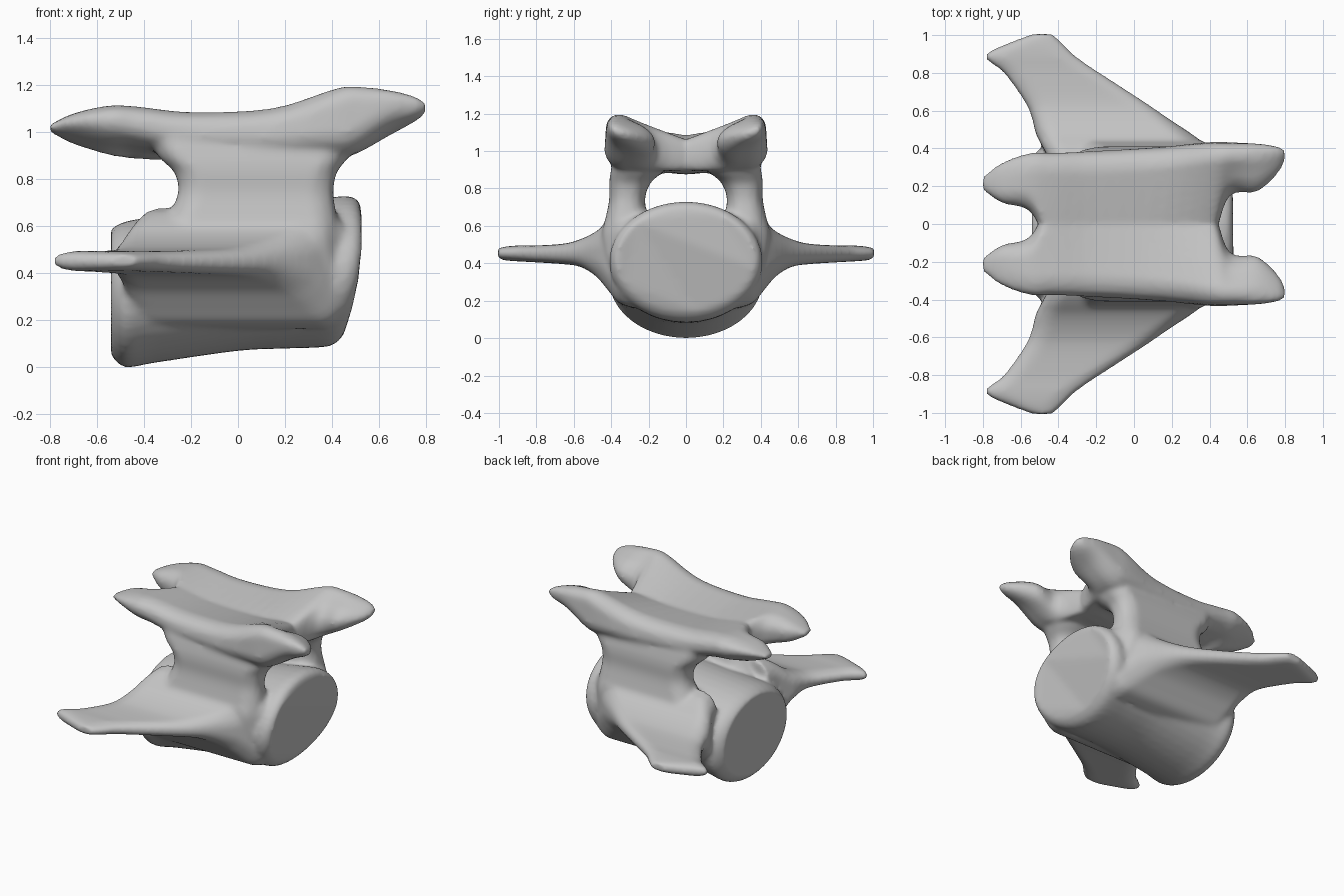
import bpy
import bmesh
from math import cos, sin, tau
from mathutils import Vector

default_cube = bpy.data.objects.get("Cube")
if default_cube:
    bpy.data.objects.remove(default_cube, do_unlink=True)

bone = bpy.data.materials.new("bone_grey")
bone.use_nodes = True
bone.diffuse_color = (0.55, 0.55, 0.55, 1)
bone.node_tree.nodes["Principled BSDF"].inputs["Base Color"].default_value = bone.diffuse_color


def smooth_stations(stations, steps=4):
    """Resample rows of section values along a smooth curve."""
    rows = [stations[0], *stations, stations[-1]]
    result = []
    for a, b, c, d in zip(rows, rows[1:], rows[2:], rows[3:]):
        for step in range(steps):
            t = step / steps
            result.append([
                q + t * (r - p) / 2
                + t * t * (2 * p - 5 * q + 4 * r - s) / 2
                + t ** 3 * (3 * q - p - 3 * r + s) / 2
                for p, q, r, s in zip(a, b, c, d)
            ])
    result.append(list(stations[-1]))
    return result


def round_corners(points, radius=0.07, passes=2):
    """Cut the corners of a closed section, by no more than the radius."""
    for _ in range(passes):
        cut = []
        for a, b in zip(points, points[1:] + points[:1]):
            t = min(0.25, radius / max((b - a).length, radius))
            cut += [a.lerp(b, t), a.lerp(b, 1 - t)]
        points = cut
        radius /= 3
    return points


def loft(bm, rings):
    """Skin a closed solid over matching rings."""
    loops = [[bm.verts.new(p) for p in ring] for ring in rings]
    for low, high in zip(loops, loops[1:]):
        for i in range(len(low)):
            j = (i + 1) % len(low)
            bm.faces.new((low[i], low[j], high[j], high[i]))
    bm.faces.new(loops[0][::-1])
    bm.faces.new(loops[-1])


def body_ring(row, count=40):
    x, z, ry, rz, bend = row
    angles = [tau * i / count for i in range(count)]
    return [
        Vector((x + bend * (sin(a) - sin(a) ** 2), ry * cos(a), z + rz * sin(a)))
        for a in angles
    ]


def wall_ring(row, side):
    z, x0, x1, y0, y1 = row
    corners = [(x0, y0), (x1, y0), (x1, y1), (x0, y1)]
    return round_corners([Vector((x, side * y, z)) for x, y in corners])


def roof_ring(row, side):
    x = row[0]
    corners = zip(row[1::2], row[2::2])
    return round_corners([Vector((x, side * y, z)) for y, z in corners])


def wing_ring(row, side):
    y, x0, x1, z0, z1 = row
    corners = [(x0, z0), (x1, z0), (x1, z1), (x0, z1)]
    return round_corners([Vector((x, side * y, z)) for x, z in corners])


# Spool-shaped body: x, centre height, half width, half height, end bend
body = [
    (-0.54, 0.32, 0.35, 0.27, 0),
    (-0.48, 0.31, 0.41, 0.31, 0),
    (-0.35, 0.33, 0.4, 0.31, 0),
    (0, 0.37, 0.39, 0.3, 0),
    (0.25, 0.39, 0.39, 0.31, 0.02),
    (0.46, 0.41, 0.41, 0.32, 0.035),
    (0.52, 0.42, 0.37, 0.28, 0.035),
]

# Side walls of the arch: height, x range, y range
wall = [
    (0.4, -0.4, 0.45, 0.15, 0.43),
    (0.55, -0.36, 0.43, 0.17, 0.45),
    (0.64, -0.3, 0.42, 0.2, 0.43),
    (0.74, -0.255, 0.405, 0.22, 0.41),
    (0.83, -0.27, 0.42, 0.19, 0.41),
    (0.9, -0.34, 0.47, 0.12, 0.4),
    (1.02, -0.4, 0.5, 0.1, 0.37),
]

# Roof half with a lobe at each end: x, then the four section corners
# inner top, outer top, outer bottom, inner bottom as y and z
roof = [
    (-0.805, 0.18, 1.03, 0.25, 1.03, 0.25, 1.01, 0.19, 1),
    (-0.7, 0.1, 1.08, 0.32, 1.08, 0.33, 1.02, 0.13, 0.92),
    (-0.55, 0.06, 1.1, 0.37, 1.12, 0.38, 0.99, 0.08, 0.87),
    (-0.43, -0.12, 1.07, 0.37, 1.12, 0.38, 0.96, -0.12, 0.87),
    (-0.2, -0.12, 1.03, 0.37, 1.1, 0.4, 0.92, -0.12, 0.87),
    (0.14, -0.12, 1.02, 0.39, 1.12, 0.42, 0.9, -0.12, 0.87),
    (0.39, -0.12, 1.02, 0.42, 1.21, 0.44, 0.9, -0.12, 0.89),
    (0.5, 0.14, 1.08, 0.42, 1.24, 0.44, 0.92, 0.15, 0.9),
    (0.65, 0.15, 1.1, 0.42, 1.21, 0.43, 1.03, 0.2, 0.97),
    (0.76, 0.25, 1.1, 0.41, 1.17, 0.41, 1.07, 0.29, 1.04),
    (0.8, 0.33, 1.1, 0.39, 1.13, 0.39, 1.1, 0.35, 1.08),
]

# Swept side wings with flared roots: y, x range, z range
wing = [
    (0.28, -0.44, 0.46, 0.16, 0.68),
    (0.36, -0.46, 0.45, 0.19, 0.66),
    (0.42, -0.49, 0.38, 0.26, 0.62),
    (0.48, -0.52, 0.3, 0.33, 0.57),
    (0.56, -0.54, 0.18, 0.38, 0.53),
    (0.65, -0.58, 0.05, 0.395, 0.505),
    (0.8, -0.69, -0.18, 0.405, 0.495),
    (0.89, -0.79, -0.31, 0.41, 0.495),
    (0.96, -0.66, -0.38, 0.415, 0.49),
    (1.005, -0.54, -0.43, 0.425, 0.48),
]

bm = bmesh.new()
loft(bm, [body_ring(row) for row in smooth_stations(body)])
for side in (1, -1):
    for stations, make_ring in ((wall, wall_ring), (roof, roof_ring), (wing, wing_ring)):
        loft(bm, [make_ring(row, side) for row in smooth_stations(stations)])
bmesh.ops.recalc_face_normals(bm, faces=bm.faces)

mesh = bpy.data.meshes.new("vertebra")
bm.to_mesh(mesh)
bm.free()
mesh.materials.append(bone)
vertebra = bpy.data.objects.new("vertebra", mesh)
bpy.context.collection.objects.link(vertebra)

# Fuse the overlapping parts into one soft surface
fuse = vertebra.modifiers.new("fuse", "REMESH")
fuse.mode = "VOXEL"
fuse.voxel_size = 0.015
fuse.use_smooth_shade = True
soften = vertebra.modifiers.new("soften", "SMOOTH")
soften.factor = 0.5
soften.iterations = 8
